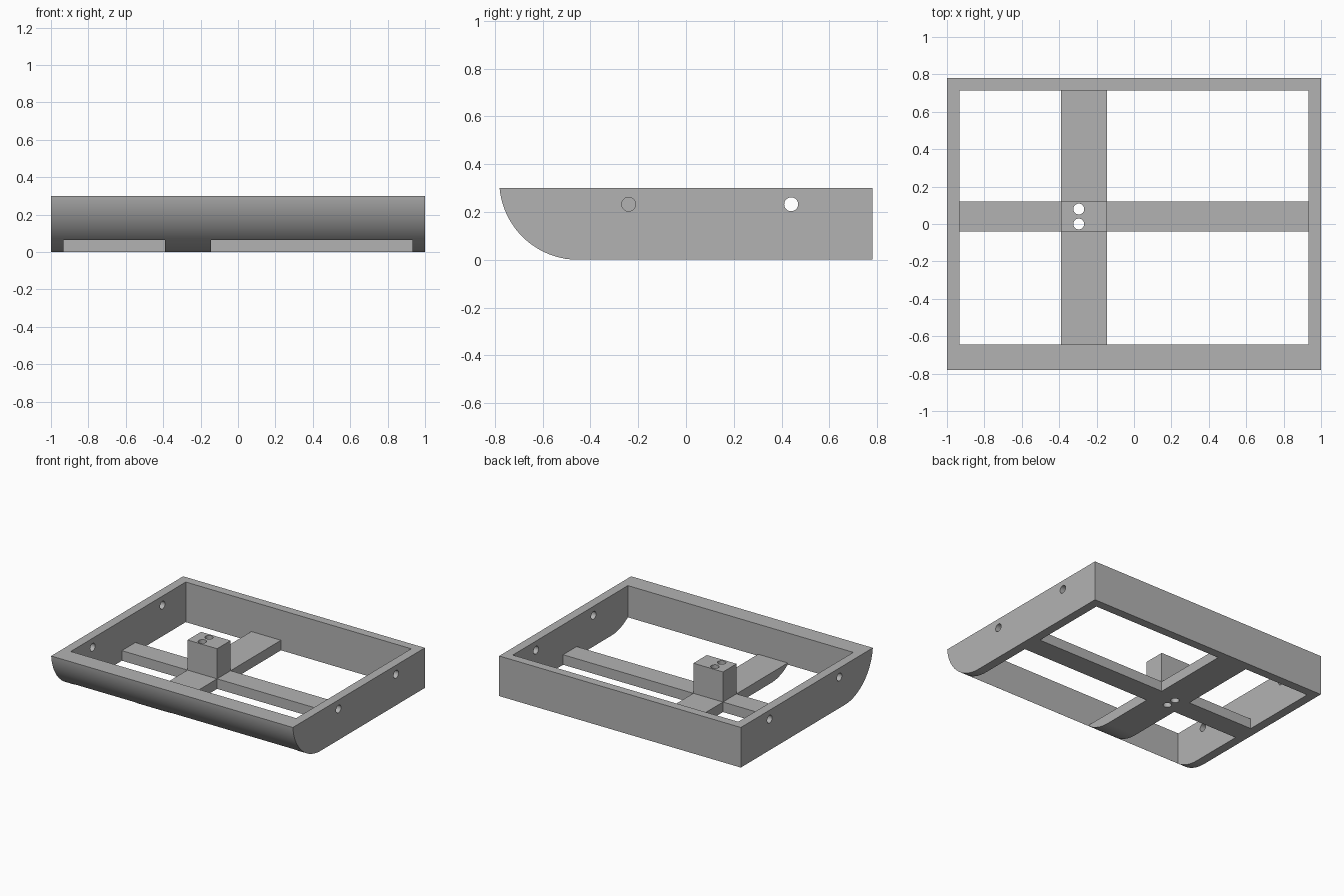
import bpy, bmesh, math
from mathutils import Matrix

if "Cube" in bpy.data.objects:
    bpy.data.objects.remove(bpy.data.objects["Cube"], do_unlink=True)

grey = bpy.data.materials.new("mid grey")
grey.use_nodes = True
grey.diffuse_color = (0.45, 0.45, 0.45, 1)
grey.node_tree.nodes["Principled BSDF"].inputs["Base Color"].default_value = (0.45, 0.45, 0.45, 1)

# Main dimensions
HEIGHT, HALF_Y, RADIUS, BAR = 0.30, 0.78, 0.33, 0.075
IN_X, IN_FRONT, IN_BACK = 0.933, -0.645, 0.715
BAR_X = (-0.39, -0.145)
BAR_Y = (-0.04, 0.12)
ARC_END = math.acos((RADIUS - HEIGHT) / RADIUS)
ARC_Y = -HALF_Y + RADIUS * math.sin(ARC_END)


def finish(name, bm):
    bmesh.ops.recalc_face_normals(bm, faces=bm.faces)
    mesh = bpy.data.meshes.new(name)
    bm.to_mesh(mesh)
    bm.free()
    mesh.materials.append(grey)
    obj = bpy.data.objects.new(name, mesh)
    bpy.context.collection.objects.link(obj)
    return obj


def extrude_x(name, profile, x0, x1):
    """Extrude a (y, z) outline from x0 to x1."""
    bm = bmesh.new()
    face = bm.faces.new([bm.verts.new((x0, y, z)) for y, z in profile])
    new = bmesh.ops.extrude_face_region(bm, geom=[face])["geom"]
    verts = [v for v in new if isinstance(v, bmesh.types.BMVert)]
    bmesh.ops.translate(bm, verts=verts, vec=(x1 - x0, 0, 0))
    return finish(name, bm)


def box(name, xs, ys, zs):
    return extrude_x(name, [(ys[0], zs[0]), (ys[1], zs[0]), (ys[1], zs[1]), (ys[0], zs[1])], *xs)


def cylinder(name, center, radius, depth, axis):
    bm = bmesh.new()
    turn = Matrix.Rotation(math.pi / 2, 4, "Y") if axis == "X" else Matrix()
    bmesh.ops.create_cone(bm, cap_ends=True, segments=40, radius1=radius, radius2=radius,
                          depth=depth, matrix=Matrix.Translation(center) @ turn)
    return finish(name, bm)


def arc(end, steps=32):
    """Rounded lower front edge, from the front round to the underside."""
    angles = [end * (1 - i / steps) for i in range(steps + 1)]
    return [(ARC_Y - RADIUS * math.sin(a), RADIUS - RADIUS * math.cos(a)) for a in angles]


def activate(obj):
    bpy.ops.object.select_all(action="DESELECT")
    obj.select_set(True)
    bpy.context.view_layer.objects.active = obj


def cut(obj, cutter):
    cutter.hide_render = True
    activate(obj)
    mod = obj.modifiers.new("cut", "BOOLEAN")
    mod.operation, mod.solver, mod.object = "DIFFERENCE", "EXACT", cutter
    bpy.ops.object.modifier_apply(modifier=mod.name)
    bpy.data.objects.remove(cutter, do_unlink=True)


def smooth(obj):
    activate(obj)
    bpy.ops.object.shade_smooth_by_angle(angle=math.radians(30))


# Outer frame with the rounded front and an open middle
frame = extrude_x("outer_frame", arc(ARC_END) + [(HALF_Y, 0), (HALF_Y, HEIGHT)], -1, 1)
cut(frame, box("opening_cutter", (-IN_X, IN_X), (IN_FRONT, IN_BACK), (-0.2, 0.6)))

# Side wall holes; the front pair is staggered
for x, y in ((1, -0.24), (1, 0.44), (-1, -0.385), (-1, 0.44)):
    cut(frame, cylinder("side_hole_cutter", (x, y, 0.232), 0.029, 0.4, "X"))
smooth(frame)

# Lengthwise bar, whose front end follows the rounded underside
front_end = arc(math.asin((ARC_Y - IN_FRONT) / RADIUS))
front_bar = extrude_x("front_bar", front_end + [(BAR_Y[0], 0), (BAR_Y[0], BAR), (IN_FRONT, BAR)], *BAR_X)
smooth(front_bar)
box("back_bar", BAR_X, (BAR_Y[1], IN_BACK), (0, BAR))

# Crosswise bars
box("right_crossbar", (-IN_X, BAR_X[0]), BAR_Y, (0, BAR))
box("left_crossbar", (BAR_X[1], IN_X), BAR_Y, (0, BAR))

# Central block with two vertical through holes
block = box("center_block", BAR_X, BAR_Y, (0, HEIGHT))
for y in (0.0, 0.08):
    cut(block, cylinder("block_hole_cutter", (-0.295, y, 0.15), 0.029, 0.8, "Z"))
smooth(block)
